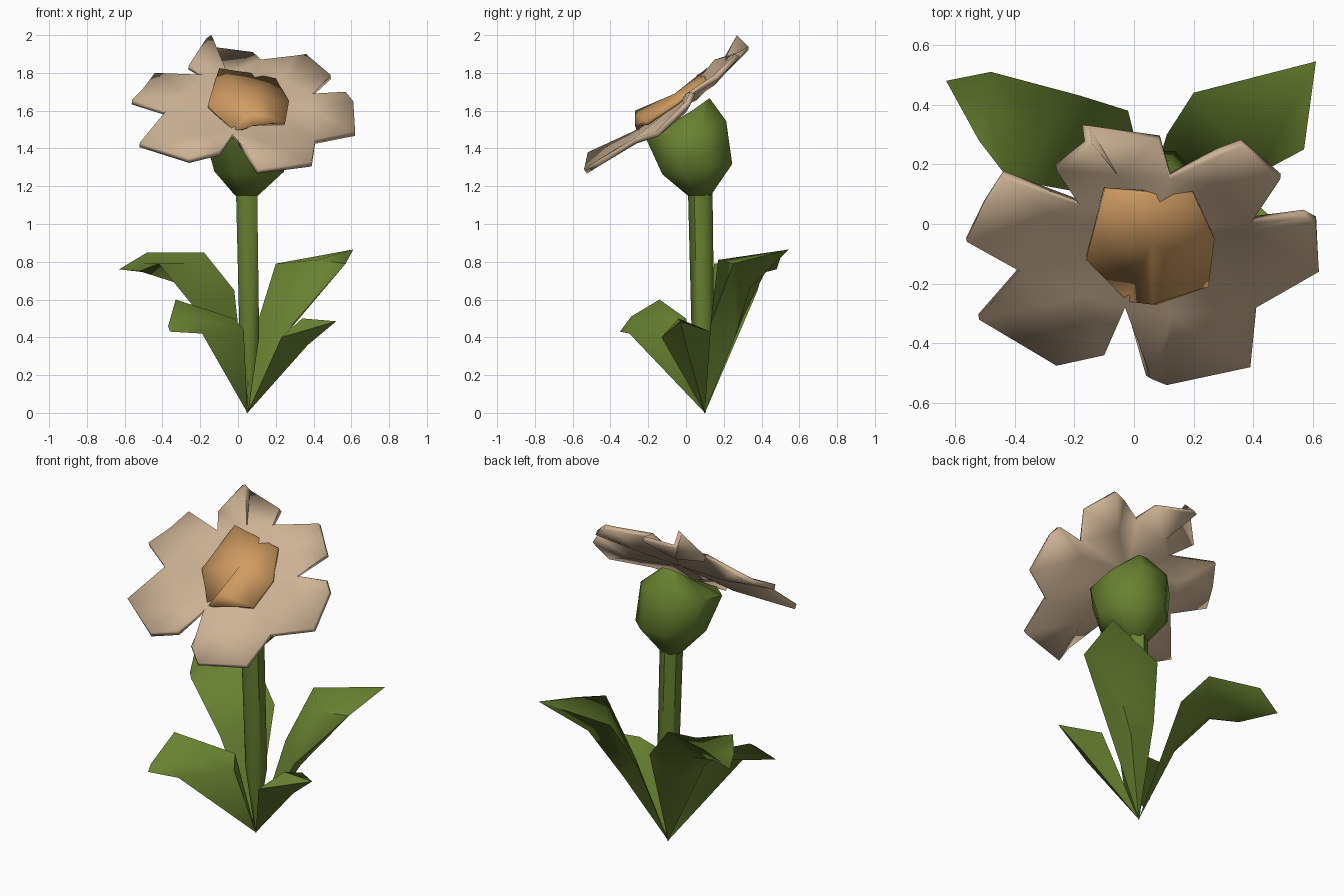
import bpy
import bmesh
import math
from mathutils import Vector

cube = bpy.data.objects.get("Cube")
if cube:
    bpy.data.objects.remove(cube, do_unlink=True)


def make_material(name, rgb):
    mat = bpy.data.materials.new(name)
    mat.use_nodes = True
    colour = (*rgb, 1.0)
    mat.diffuse_color = colour
    bsdf = mat.node_tree.nodes["Principled BSDF"]
    bsdf.inputs["Base Color"].default_value = colour
    bsdf.inputs["Roughness"].default_value = 0.8
    return mat


GREEN = make_material("leaf_green", (0.14, 0.22, 0.03))
CREAM = make_material("petal_cream", (0.61, 0.45, 0.30))
ORANGE = make_material("centre_orange", (0.63, 0.33, 0.12))


def finish(name, bm, mat, thickness=0.0, angle=60):
    """Turn a bmesh into a shaded object; sheets are thickened downwards."""
    bmesh.ops.remove_doubles(bm, verts=bm.verts, dist=0.0005)
    bmesh.ops.recalc_face_normals(bm, faces=bm.faces)
    bm.normal_update()
    if thickness and sum(f.normal.z * f.calc_area() for f in bm.faces) < 0:
        bmesh.ops.reverse_faces(bm, faces=bm.faces)
    mesh = bpy.data.meshes.new(name)
    bm.to_mesh(mesh)
    bm.free()
    mesh.materials.append(mat)
    obj = bpy.data.objects.new(name, mesh)
    bpy.context.collection.objects.link(obj)
    if thickness:
        solid = obj.modifiers.new("thickness", "SOLIDIFY")
        solid.thickness = thickness
        solid.offset = -1
    bpy.ops.object.select_all(action="DESELECT")
    obj.select_set(True)
    bpy.context.view_layer.objects.active = obj
    bpy.ops.object.shade_smooth_by_angle(angle=math.radians(angle))
    return obj


def add_face(bm, *points):
    bm.faces.new([bm.verts.new(p) for p in points])


def lofted(name, rings, sides, mat):
    """Rings are (x, y, z, radius, rise towards the back)."""
    bm = bmesh.new()
    loops = []
    for x, y, z, radius, rise in rings:
        loop = []
        for i in range(sides):
            a = math.tau * (i + 0.5) / sides
            point = (x + radius * math.cos(a), y + radius * math.sin(a),
                     z + rise * math.sin(a))
            loop.append(bm.verts.new(point))
        loops.append(loop)
    for low, high in zip(loops, loops[1:]):
        for i in range(sides):
            j = (i + 1) % sides
            bm.faces.new((low[i], low[j], high[j], high[i]))
    bm.faces.new(loops[0][::-1])
    bm.faces.new(loops[-1])
    return finish(name, bm, mat)


# Stem and bulb under the flower
ROOT = (0.05, 0.1, 0.0)
lofted("stem", [(*ROOT, 0.004, 0), (0.06, 0.09, 0.4, 0.06, 0),
                (0.045, 0.075, 1.2, 0.065, 0)], 6, GREEN)
lofted("bulb", [(0.045, 0.07, 1.15, 0.065, 0), (0.06, 0.06, 1.29, 0.2, 0.03),
                (0.03, 0.0, 1.5, 0.23, 0.05), (0.04, 0.06, 1.62, 0.07, 0.05)],
       8, GREEN)


# Leaves: rows of (edge, keel, edge, crest) from the root to the tip
def leaf(name, rows, tip):
    bm = bmesh.new()
    first, last = rows[0], rows[-1]
    for k in range(4):
        n = (k + 1) % 4
        add_face(bm, ROOT, first[k], first[n])
        for low, high in zip(rows, rows[1:]):
            add_face(bm, low[k], high[k], high[n], low[n])
        add_face(bm, last[k], tip, last[n])
    finish(name, bm, GREEN)


leaf("back_right_leaf",
     [((-0.02, 0.38, 0.65), (-0.1, 0.26, 0.46), (-0.2, 0.11, 0.52), (-0.1, 0.23, 0.55)),
      ((-0.18, 0.43, 0.85), (-0.27, 0.31, 0.67), (-0.42, 0.15, 0.79), (-0.28, 0.3, 0.79)),
      ((-0.48, 0.51, 0.85), (-0.46, 0.4, 0.74), (-0.52, 0.28, 0.75), (-0.5, 0.4, 0.79))],
     (-0.63, 0.48, 0.76))
leaf("back_left_leaf",
     [((0.11, 0.3, 0.5), (0.24, 0.26, 0.4), (0.29, 0.13, 0.47), (0.2, 0.2, 0.5)),
      ((0.2, 0.44, 0.79), (0.42, 0.34, 0.66), (0.57, 0.25, 0.79), (0.42, 0.17, 0.81))],
     (0.61, 0.545, 0.865))
leaf("front_right_leaf",
     [((-0.02, 0.0, 0.5), (0.0, -0.03, 0.45), (-0.19, -0.3, 0.42), (0.03, -0.08, 0.44)),
      ((-0.33, -0.14, 0.6), (-0.28, -0.23, 0.51), (-0.36, -0.35, 0.43), (-0.26, -0.29, 0.51))],
     (-0.37, -0.31, 0.46))
leaf("front_left_leaf",
     [((0.34, 0.13, 0.43), (0.37, 0.0, 0.36), (0.23, -0.13, 0.4), (0.34, -0.04, 0.5))],
     (0.52, -0.03, 0.485))


# Petals: each is a notch followed by the points along its tip
HUB = Vector((0.04, -0.03, 1.65))
NORMAL = Vector((0, -0.65, 0.76))
PETALS = [
    [(-0.18, 0.06, 1.79), (-0.26, 0.18, 1.84), (-0.14, 0.27, 2.0), (-0.15, 0.33, 1.94),
     (0.08, 0.28, 1.91)],
    [(0.12, 0.15, 1.87), (0.29, 0.23, 1.89), (0.36, 0.26, 1.9), (0.49, 0.15, 1.79)],
    [(0.39, 0.0, 1.69), (0.57, 0.02, 1.7), (0.61, 0.0, 1.65), (0.62, -0.16, 1.49)],
    [(0.41, -0.28, 1.45), (0.39, -0.48, 1.33), (0.11, -0.54, 1.29), (0.06, -0.52, 1.38)],
    [(-0.03, -0.28, 1.49), (-0.1, -0.44, 1.39), (-0.26, -0.475, 1.35), (-0.52, -0.32, 1.43)],
    [(-0.38, -0.16, 1.6), (-0.56, -0.06, 1.66), (-0.5, 0.06, 1.72), (-0.44, 0.155, 1.8)],
]
bm = bmesh.new()
for petal, following in zip(PETALS, PETALS[1:] + PETALS[:1]):
    outline = [HUB] + [Vector(p) for p in petal] + [Vector(following[0])]
    tip = sum(outline[2:-1], Vector()) / len(outline[2:-1])
    hollow = HUB.lerp(tip, 0.6) - NORMAL * 0.025
    for a, b in zip(outline, outline[1:] + outline[:1]):
        add_face(bm, a, b, hollow)
finish("petals", bm, CREAM, thickness=0.03, angle=50)

# Raised flower centre with a lip at the front
RIM = [(-0.02, -0.26, 1.495), (-0.16, -0.12, 1.63), (-0.1, 0.11, 1.825), (0.06, 0.1, 1.8),
       (0.2, 0.1, 1.77), (0.27, -0.05, 1.65), (0.25, -0.21, 1.54), (0.08, -0.27, 1.52)]
CROWN = (0.06, -0.06, 1.69)
LIP = (0.06, -0.27, 1.6)
bm = bmesh.new()
for a, b in zip(RIM[:-1], RIM[1:-1]):
    add_face(bm, CROWN, a, b)
for a, b in ((RIM[-2], RIM[-1]), (RIM[-1], RIM[0]), (RIM[0], CROWN), (CROWN, RIM[-2])):
    add_face(bm, LIP, a, b)
finish("flower_centre", bm, ORANGE, thickness=0.02, angle=80)
